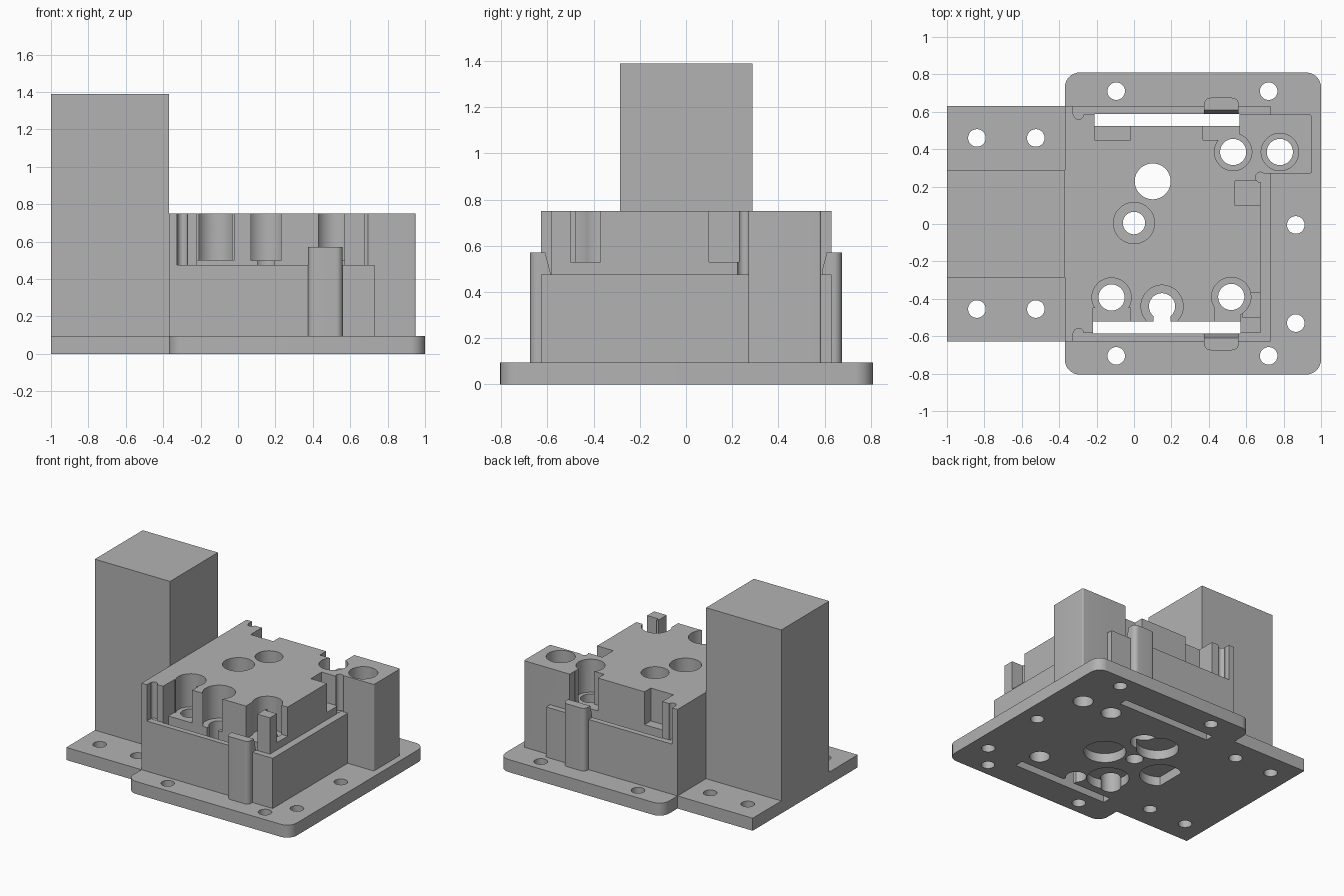
import bpy, bmesh, math

if "Cube" in bpy.data.objects:
    bpy.data.objects.remove(bpy.data.objects["Cube"], do_unlink=True)

grey = bpy.data.materials.new("plain grey")
grey.use_nodes = True
grey.diffuse_color = (0.45, 0.45, 0.45, 1)
grey.node_tree.nodes["Principled BSDF"].inputs["Base Color"].default_value = (0.45, 0.45, 0.45, 1)


def prism(name, points, z0, z1):
    """Extrude an outline in x, y from z0 up to z1."""
    bm = bmesh.new()
    face = bm.faces.new([bm.verts.new((x, y, z0)) for x, y in points])
    top = bmesh.ops.extrude_face_region(bm, geom=[face])["geom"]
    for v in top:
        if isinstance(v, bmesh.types.BMVert):
            v.co.z = z1
    bmesh.ops.recalc_face_normals(bm, faces=bm.faces[:])
    mesh = bpy.data.meshes.new(name)
    bm.to_mesh(mesh)
    bm.free()
    mesh.materials.append(grey)
    obj = bpy.data.objects.new(name, mesh)
    bpy.context.collection.objects.link(obj)
    return obj


def box(name, x0, x1, y0, y1, z0, z1, r=0.0, steps=8):
    """Box with optional rounded vertical edges."""
    if not r:
        return prism(name, [(x0, y0), (x1, y0), (x1, y1), (x0, y1)], z0, z1)
    points = []
    corners = [(x1 - r, y1 - r), (x0 + r, y1 - r), (x0 + r, y0 + r), (x1 - r, y0 + r)]
    for i, (cx, cy) in enumerate(corners):
        for k in range(steps + 1):
            a = math.pi / 2 * (i + k / steps)
            points.append((cx + r * math.cos(a), cy + r * math.sin(a)))
    return prism(name, points, z0, z1)


def disc(x, y, r, z0, z1, sides=40):
    ring = [2 * math.pi * (i + 0.5) / sides for i in range(sides)]
    return prism("round_tool", [(x + r * math.cos(a), y + r * math.sin(a)) for a in ring], z0, z1)


def combine(target, tool, operation):
    """Apply a boolean and discard the tool."""
    tool.hide_render = True
    mod = target.modifiers.new("cut", "BOOLEAN")
    mod.operation = operation
    mod.solver = "EXACT"
    mod.object = tool
    bpy.context.view_layer.objects.active = target
    bpy.ops.object.modifier_apply(modifier=mod.name)
    bpy.data.objects.remove(tool, do_unlink=True)


PLATE, LEDGE, TOP = 0.095, 0.475, 0.75
LOW, HIGH = -0.1, 1.0

# Mounting plate with rounded corners, and stepped housing
housing = box("housing", -0.37, 1, -0.805, 0.81, 0, PLATE, 0.08)
solids = [
    box("lower_body", -0.37, 0.73, -0.627, 0.63, 0.04, LEDGE),
    box("left_wall", -0.37, -0.325, -0.627, 0.63, 0.05, TOP),
    box("upper_body", -0.35, 0.675, -0.583, 0.585, 0.06, TOP),
    box("corner_block", 0.6, 0.95, 0.27, 0.585, 0.045, TOP, 0.01),
]
# Clip posts on both long sides, with sloped inner top edge
for s in (-1, 1):
    post = box("clip_post", 0.375, 0.56, min(s * 0.53, s * 0.675),
               max(s * 0.53, s * 0.675), 0.055, 0.57, 0.035)
    slope = prism("slope", [(0.475, 0.585), (0.58, 0.612), (0.58, 0.45), (0.475, 0.45)], 0.3, 0.6)
    for v in slope.data.vertices:
        z, y, x = v.co
        v.co = (x, s * y, z)
    bm = bmesh.new()
    bm.from_mesh(slope.data)
    bmesh.ops.recalc_face_normals(bm, faces=bm.faces[:])
    bm.to_mesh(slope.data)
    bm.free()
    combine(post, slope, "DIFFERENCE")
    solids.append(post)
for solid in solids:
    combine(housing, solid, "UNION")

cuts = []
# Long slots through the full height
cuts.append(box("slot", -0.21, 0.565, 0.525, 0.588, LOW, HIGH))
cuts.append(box("slot", -0.22, 0.57, -0.586, -0.52, LOW, HIGH))
# Counterbored through holes: x, y, hole radius, counterbore radius
for x, y, r, wide in [(0, 0.005, 0.06, 0.11), (0.53, 0.385, 0.07, 0.1), (0.78, 0.385, 0.07, 0.1),
                      (-0.12, -0.393, 0.07, 0.105), (0.15, -0.44, 0.07, 0.113),
                      (0.52, -0.39, 0.07, 0.105)]:
    cuts += [disc(x, y, r, LOW, HIGH), disc(x, y, wide, 0.5, HIGH)]
cuts.append(disc(0.1, 0.228, 0.096, LOW, HIGH))
cuts.append(box("keyhole", 0.105, 0.195, -0.55, -0.44, LOW, HIGH))
# Pockets beside the slots
for x0, x1, y0, y1 in [(-0.21, -0.02, 0.45, 0.55), (0.37, 0.564, 0.45, 0.55),
                       (-0.219, -0.02, -0.55, -0.45), (0.43, 0.569, -0.55, -0.44)]:
    cuts.append(box("pocket", x0, x1, y0, y1, 0.501, HIGH))
# Notches in the right wall
cuts.append(box("notch", 0.54, 0.7, 0.1, 0.23, 0.53, HIGH))
cuts.append(box("notch", 0.58, 0.7, -0.5, -0.37, 0.53, HIGH))
# Relief grooves in the corners of the upper body
for x, y in [(-0.296, 0.587), (-0.296, -0.585), (0.676, 0.25)]:
    cuts.append(disc(x, y, 0.027, LEDGE + 0.001, HIGH, 24))
# Screw holes in the mounting plate
for x, y in [(-0.095, 0.71), (0.72, 0.71), (0.865, -0.005), (0.865, -0.53),
             (-0.095, -0.705), (0.72, -0.705)]:
    cuts.append(disc(x, y, 0.047, LOW, 0.2, 32))
# Blind round recesses underneath
for i in range(4):
    a = math.pi / 2 * i
    cuts.append(disc(-0.03 + 0.25 * math.cos(a), -0.05 + 0.265 * math.sin(a), 0.145, LOW, 0.07))
for cut in cuts:
    combine(housing, cut, "DIFFERENCE")

# Side flange with screw holes, and the tall tower on it
flange = box("side_flange", -1, -0.37, -0.627, 0.63, 0, PLATE)
for x in (-0.84, -0.525):
    for y in (-0.455, 0.46):
        combine(flange, disc(x, y, 0.047, LOW, 0.2, 32), "DIFFERENCE")
tower = box("tower", -1, -0.37, -0.285, 0.288, PLATE, 1.39)

for obj in (housing, flange, tower):
    bpy.ops.object.select_all(action="DESELECT")
    obj.select_set(True)
    bpy.context.view_layer.objects.active = obj
    bpy.ops.object.shade_smooth_by_angle(angle=math.radians(30))
